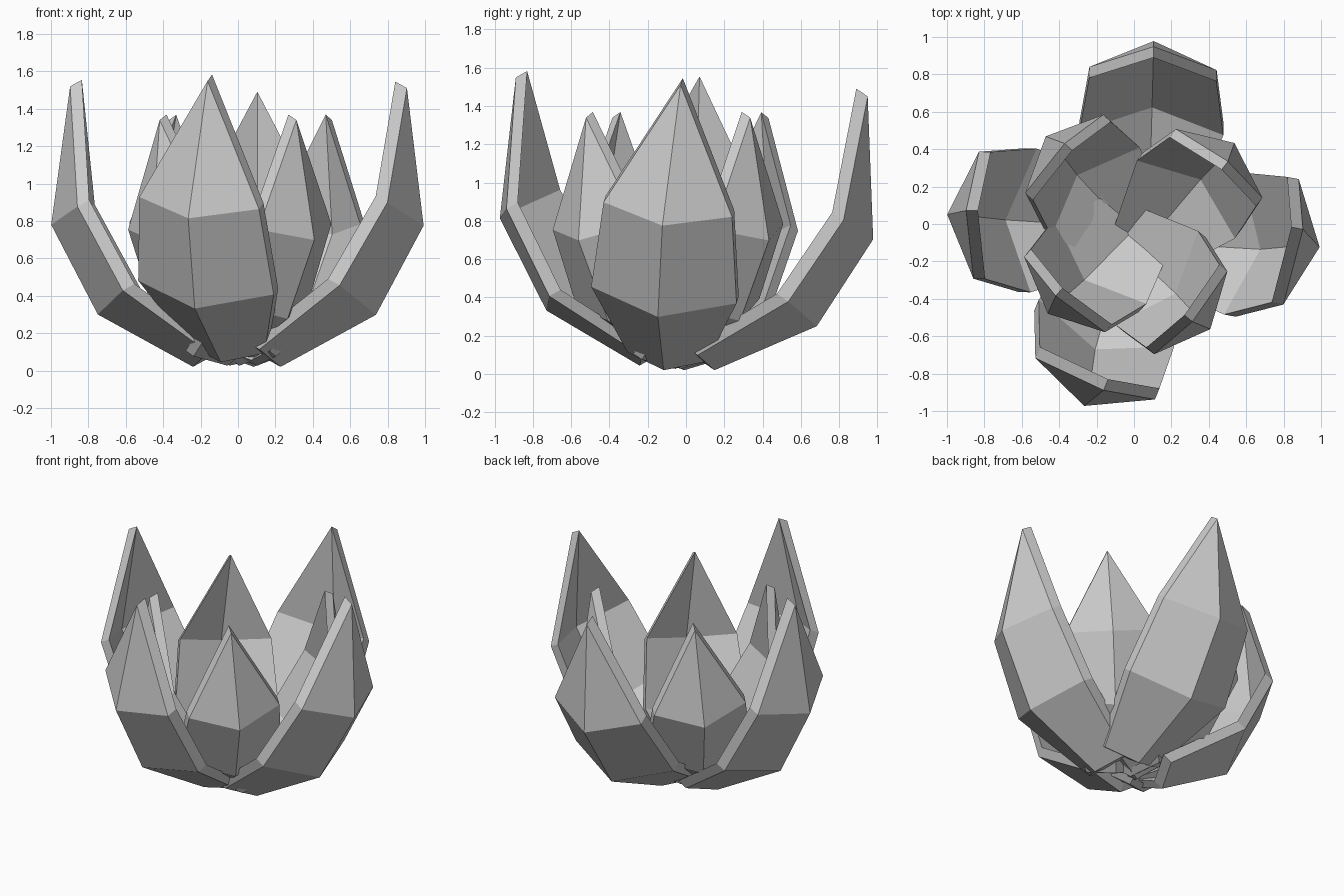
import bpy, bmesh
from math import radians
from mathutils import Matrix, Vector

if "Cube" in bpy.data.objects:
    bpy.data.objects.remove(bpy.data.objects["Cube"])

mat = bpy.data.materials.new("petal_grey")
mat.diffuse_color = (0.6, 0.6, 0.6, 1)
mat.use_nodes = True
mat.node_tree.nodes["Principled BSDF"].inputs["Base Color"].default_value = mat.diffuse_color

# Petal profile: (centre r, centre z, edge r, edge z, half width) per row
ROWS = [(0.24, 0.02, 0.15, 0.09, 0.21),
        (0.75, 0.30, 0.60, 0.415, 0.385),
        (1.00, 0.78, 0.845, 0.865, 0.34)]
TIP = Vector((0.90, 0, 1.52))
THICK = Vector((-0.063, 0, 0.035))      # inward direction of the petal's thickness


def petal(name, yaw, roll, pitch, size, offset):
    """Cupped pointed petal facing local +x, tilted, shifted and turned into place."""
    outer = []
    for rc, zc, re, ze, w in ROWS:
        outer += [Vector((re, -w, ze)), Vector((rc, 0, zc)), Vector((re, w, ze))]
    outer.append(TIP)
    bm = bmesh.new()
    a = [bm.verts.new(p) for p in outer]
    b = [bm.verts.new(p + THICK) for p in outer]
    quads = [(i, i + 1, i + 4, i + 3) for i in (0, 1, 3, 4)] + [(6, 7, 9), (7, 8, 9)]
    for f in quads:
        bm.faces.new([a[i] for i in f])
        bm.faces.new([b[i] for i in reversed(f)])
    # rim between the outer and inner surface
    rim = [0, 1, 2, 5, 8, 9, 6, 3]
    for i, j in zip(rim, rim[1:] + rim[:1]):
        bm.faces.new((a[j], a[i], b[i], b[j]))
    bmesh.ops.recalc_face_normals(bm, faces=bm.faces)
    bm.transform(Matrix.Rotation(radians(yaw), 4, 'Z')
                 @ Matrix.Translation(offset)
                 @ Matrix.Rotation(radians(pitch), 4, 'Y')
                 @ Matrix.Rotation(radians(-roll), 4, 'X')
                 @ Matrix.Scale(size, 4))
    me = bpy.data.meshes.new(name)
    bm.to_mesh(me)
    bm.free()
    me.materials.append(mat)
    bpy.context.collection.objects.link(bpy.data.objects.new(name, me))


# Outer ring of large petals
petal("outer_petal_front", 251, 5.5, -1, 1, (0.02, -0.01, 0.02))
petal("outer_petal_right", -7, 6.5, 0, 1, (0, -0.09, 0))
petal("outer_petal_back", 88.5, 0, 5.5, 1, (-0.09, -0.08, 0.023))
petal("outer_petal_left", 177.5, -2, 0, 1, (0, 0.02, 0))

# Inner ring of smaller petals
petal("inner_petal_front_right", -41.5, -3, -1, 0.87, (-0.18, -0.115, 0.005))
petal("inner_petal_back_right", 51.5, -3, -1, 0.87, (-0.185, -0.115, 0.005))
petal("inner_petal_back_left", 135, -4, -1, 0.87, (-0.193, 0.05, 0.005))
petal("inner_petal_front_left", 227, -3, -1, 0.87, (-0.193, 0.025, 0.005))
